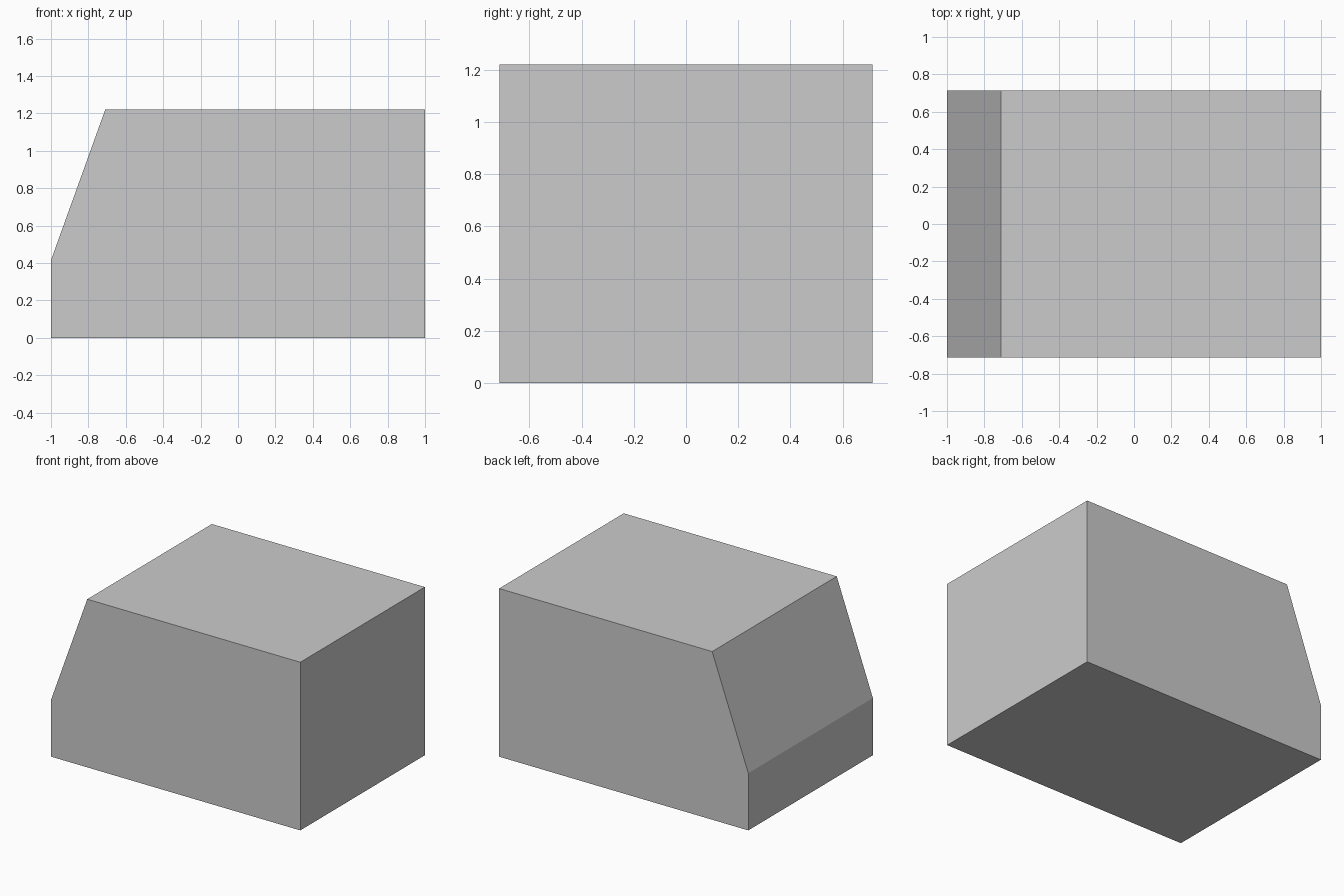
import bpy, bmesh

if "Cube" in bpy.data.objects:
    bpy.data.objects.remove(bpy.data.objects["Cube"])

# Side profile (x, z) of the body, with one sloped upper corner
PROFILE = [(-1, 0), (1, 0), (1, 1.22), (-0.71, 1.22), (-1, 0.415)]
HALF_DEPTH = 0.714


def extrude_profile(name, profile, half_depth):
    bm = bmesh.new()
    face = bm.faces.new([bm.verts.new((x, -half_depth, z)) for x, z in profile])
    result = bmesh.ops.extrude_face_region(bm, geom=[face])
    moved = [v for v in result["geom"] if isinstance(v, bmesh.types.BMVert)]
    bmesh.ops.translate(bm, verts=moved, vec=(0, 2 * half_depth, 0))
    bmesh.ops.recalc_face_normals(bm, faces=bm.faces)
    mesh = bpy.data.meshes.new(name)
    bm.to_mesh(mesh)
    bm.free()
    obj = bpy.data.objects.new(name, mesh)
    bpy.context.collection.objects.link(obj)
    return obj


# Solid block body
extrude_profile("sloped_block", PROFILE, HALF_DEPTH)
